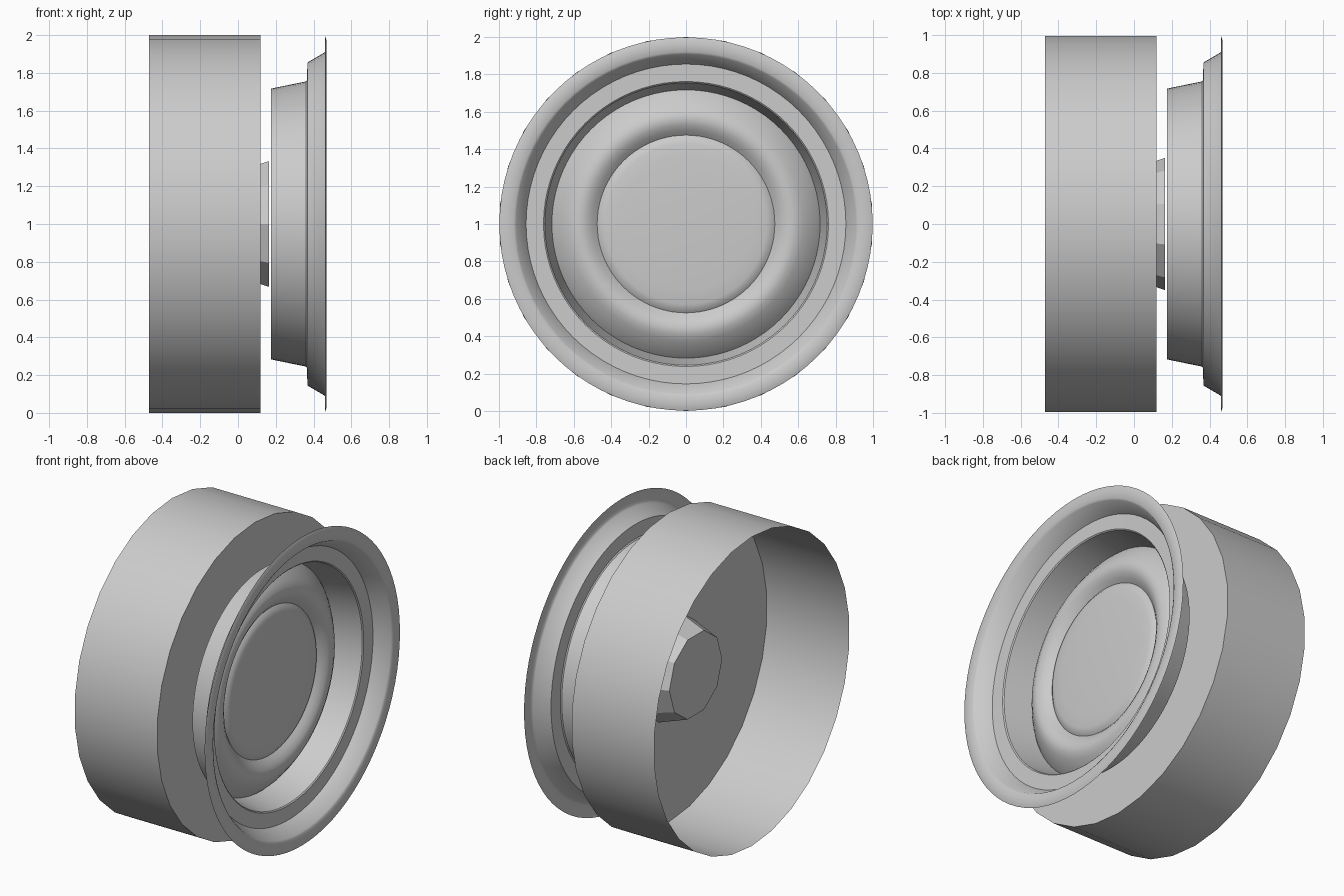
import bpy, bmesh, math

cube = bpy.data.objects.get("Cube")
if cube:
    bpy.data.objects.remove(cube, do_unlink=True)

# Single plain metal colour
metal = bpy.data.materials.new("grey_metal")
metal.use_nodes = True
GREY = (0.6, 0.6, 0.6, 1)
metal.diffuse_color = GREY
metal.node_tree.nodes["Principled BSDF"].inputs["Base Color"].default_value = GREY


def lathe(name, profile, sides, start, angle=30):
    """Spin (x, radius) points about the wheel axis; radius 0 closes the end."""
    bm = bmesh.new()
    rings = []
    for x, r in profile:
        count = sides if r > 0 else 1
        ring = []
        for i in range(count):
            a = start + math.tau * i / sides
            ring.append(bm.verts.new((x, r * math.cos(a), 1 + r * math.sin(a))))
        rings.append(ring)
    for a, b in zip(rings, rings[1:]):
        for i in range(sides):
            j = (i + 1) % sides
            corners = [a[i % len(a)], a[j % len(a)], b[j % len(b)], b[i % len(b)]]
            bm.faces.new(list(dict.fromkeys(corners)))
    bm.normal_update()
    mesh = bpy.data.meshes.new(name)
    bm.to_mesh(mesh)
    bm.free()
    mesh.materials.append(metal)
    obj = bpy.data.objects.new(name, mesh)
    bpy.context.collection.objects.link(obj)
    bpy.ops.object.select_all(action="DESELECT")
    obj.select_set(True)
    bpy.context.view_layer.objects.active = obj
    bpy.ops.object.shade_smooth_by_angle(angle=math.radians(angle))
    return obj


# Wheel drum, open at the inner side and closed by a flat wall
lathe("wheel_drum", [(0.12, 0), (0.12, 1), (-0.47, 1)], 30, math.pi / 2)

# Faceted tapered hub passing through the wall
lathe("hub", [(0.165, 0), (0.165, 0.35), (-0.07, 0.27), (-0.07, 0)], 10, 0)

# Pressed cover: domed cap, raised ring, deep channel, ledge and outer flange
cover = [(0.262, 0), (0.26, 0.2), (0.254, 0.36), (0.249, 0.43), (0.243, 0.455),
         (0.228, 0.475), (0.25, 0.5), (0.268, 0.53), (0.276, 0.56), (0.272, 0.59),
         (0.255, 0.625), (0.225, 0.665), (0.195, 0.7), (0.176, 0.717),
         (0.36, 0.755), (0.366, 0.762), (0.367, 0.855), (0.458, 0.908),
         (0.465, 0.92), (0.468, 0.975), (0.46, 0.998)]
lathe("wheel_cover", cover, 80, math.pi / 2, 35)
